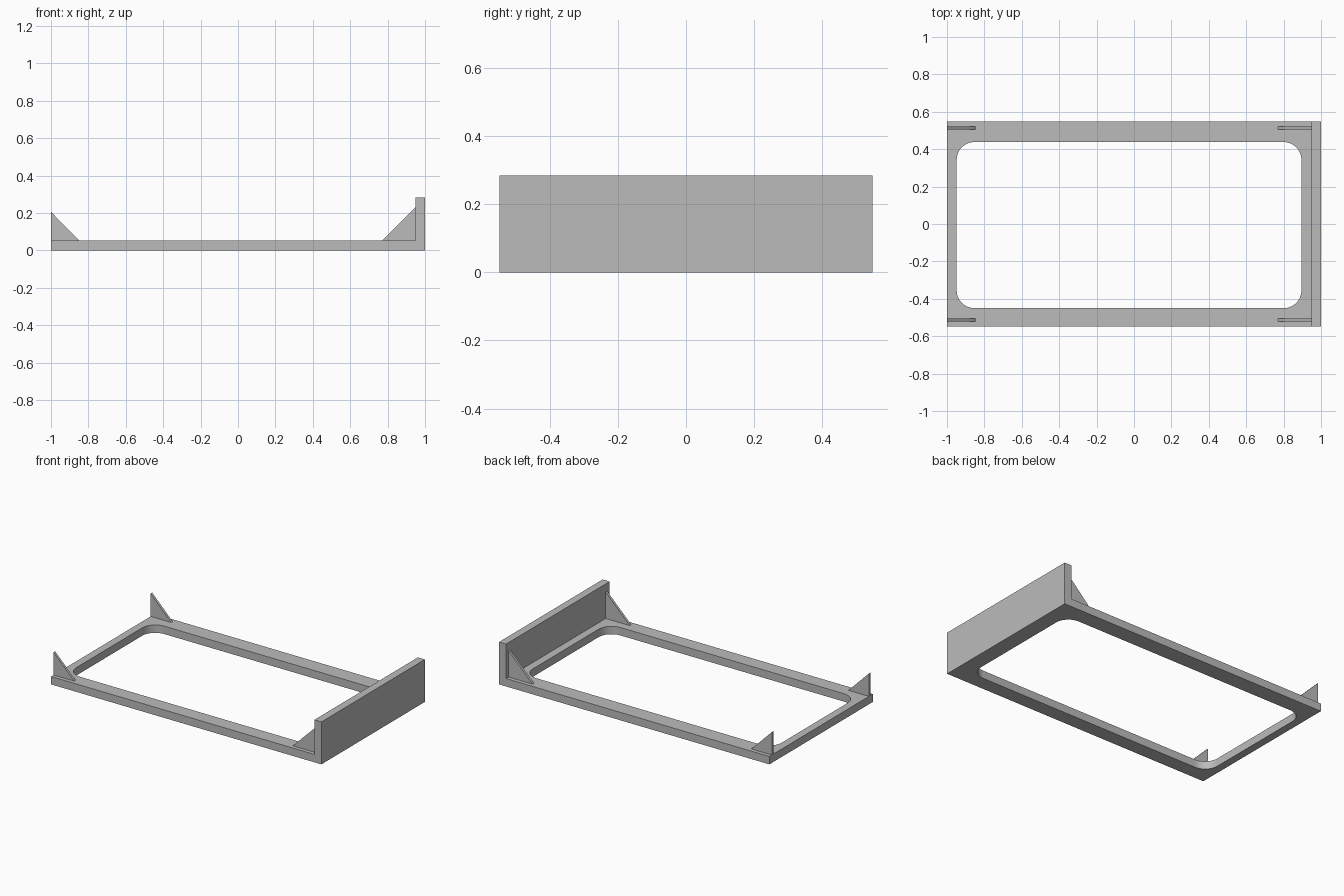
import bpy, bmesh, math
from mathutils import Vector

if "Cube" in bpy.data.objects:
    bpy.data.objects.remove(bpy.data.objects["Cube"])

grey = bpy.data.materials.new("plain grey")
grey.use_nodes = True
colour = (0.5, 0.5, 0.5, 1)
grey.diffuse_color = colour
grey.node_tree.nodes["Principled BSDF"].inputs["Base Color"].default_value = colour


def extrude(name, points, direction):
    """Solid made by sweeping a flat outline along a direction."""
    bm = bmesh.new()
    face = bm.faces.new([bm.verts.new(p) for p in points])
    swept = bmesh.ops.extrude_face_region(bm, geom=[face])["geom"]
    moved = [g for g in swept if isinstance(g, bmesh.types.BMVert)]
    bmesh.ops.translate(bm, verts=moved, vec=Vector(direction))
    bmesh.ops.recalc_face_normals(bm, faces=bm.faces)
    mesh = bpy.data.meshes.new(name)
    bm.to_mesh(mesh)
    bm.free()
    mesh.materials.append(grey)
    obj = bpy.data.objects.new(name, mesh)
    bpy.context.collection.objects.link(obj)
    return obj


def rounded_rectangle(x0, x1, y0, y1, radius, steps, z):
    centres = [(x1 - radius, y1 - radius), (x0 + radius, y1 - radius),
               (x0 + radius, y0 + radius), (x1 - radius, y0 + radius)]
    points = []
    for quarter, (cx, cy) in enumerate(centres):
        for i in range(steps + 1):
            a = math.pi / 2 * (quarter + i / steps)
            points.append((cx + radius * math.cos(a), cy + radius * math.sin(a), z))
    return points


half_depth, floor_top = 0.547, 0.053
wall_x, wall_top = 0.948, 0.284

# L-shaped body: flat base with an upright wall at one end
profile = [(-1, 0), (1, 0), (1, wall_top), (wall_x, wall_top),
           (wall_x, floor_top), (-1, floor_top)]
frame = extrude("base_frame", [(x, -half_depth, z) for x, z in profile],
                (0, 2 * half_depth, 0))

# Rounded opening through the base
cutter = extrude("opening_cutter",
                 rounded_rectangle(-0.948, 0.895, -0.45, 0.438, 0.095, 12, -0.1),
                 (0, 0, 0.3))
cut = frame.modifiers.new("opening", "BOOLEAN")
cut.operation = "DIFFERENCE"
cut.solver = "EXACT"
cut.object = cutter
bpy.context.view_layer.objects.active = frame
frame.select_set(True)
bpy.ops.object.modifier_apply(modifier=cut.name)
bpy.data.objects.remove(cutter)
bpy.ops.object.shade_smooth_by_angle(angle=math.radians(30))

# Thin triangular corner ribs, a pair at each end
thickness = 0.016
for side, y in (("front", -0.513), ("back", 0.513)):
    for end, x, toe, peak in (("right", -1, -0.848, 0.206),
                              ("left", wall_x, 0.77, 0.23)):
        outline = [(x, floor_top), (toe, floor_top), (x, peak)]
        extrude(f"{side}_{end}_rib",
                [(px, y - thickness / 2, pz) for px, pz in outline],
                (0, thickness, 0))
